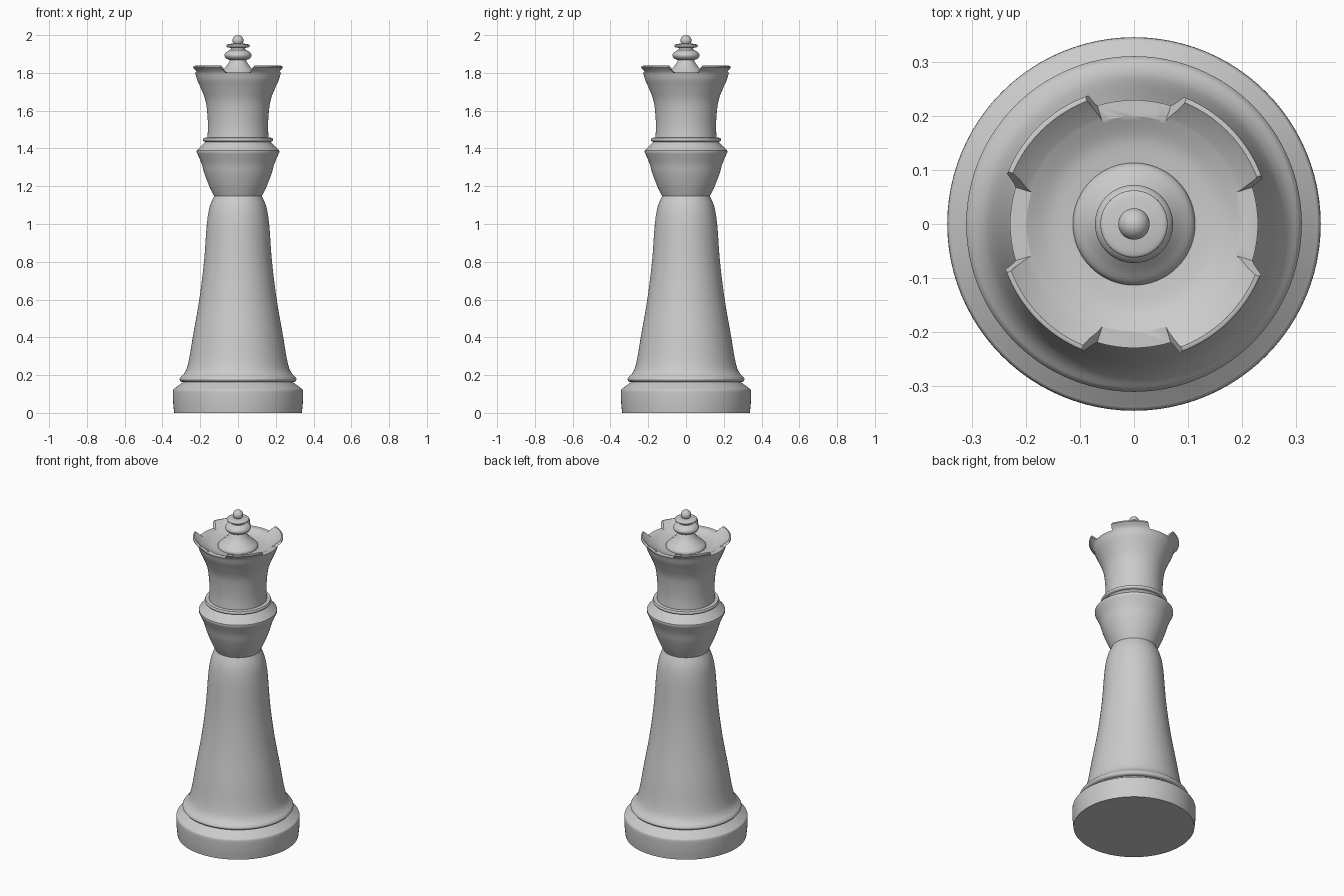
import bpy, bmesh, math

if "Cube" in bpy.data.objects:
    bpy.data.objects.remove(bpy.data.objects["Cube"])

SIDES = 96


def smooth_run(pts, steps=5):
    """Catmull-Rom curve through (radius, z) points."""
    if len(pts) < 3:
        return list(pts)
    p = [pts[0]] + list(pts) + [pts[-1]]
    out = []
    for i in range(1, len(p) - 2):
        a, b, c, d = p[i - 1:i + 3]
        for s in range(steps):
            t = s / steps
            out.append(tuple(0.5 * (2 * b[k] + (c[k] - a[k]) * t
                                    + (2 * a[k] - 5 * b[k] + 4 * c[k] - d[k]) * t * t
                                    + (3 * b[k] - a[k] - 3 * c[k] + d[k]) * t ** 3)
                             for k in (0, 1)))
    return out + [pts[-1]]


def finish(obj):
    bpy.ops.object.select_all(action='DESELECT')
    obj.select_set(True)
    bpy.context.view_layer.objects.active = obj
    bpy.ops.object.shade_smooth_by_angle(angle=math.radians(32))


def lathe(name, *runs):
    """Spin smoothed runs around z; corners stay where runs meet."""
    profile = []
    for run in runs:
        for q in smooth_run(run):
            if not profile or math.dist(q, profile[-1]) > 1e-5:
                profile.append(q)
    bm = bmesh.new()
    verts = [bm.verts.new((max(r, 0), 0, z)) for r, z in profile]
    edges = [bm.edges.new(e) for e in zip(verts, verts[1:])]
    bmesh.ops.spin(bm, geom=verts + edges, cent=(0, 0, 0), axis=(0, 0, 1),
                   angle=2 * math.pi, steps=SIDES)
    bmesh.ops.remove_doubles(bm, verts=bm.verts, dist=1e-5)
    bmesh.ops.recalc_face_normals(bm, faces=bm.faces)
    me = bpy.data.meshes.new(name)
    bm.to_mesh(me)
    bm.free()
    obj = bpy.data.objects.new(name, me)
    bpy.context.collection.objects.link(obj)
    finish(obj)
    return obj


# Base
lathe("base",
      [(0, 0), (0.338, 0)],
      [(0.338, 0), (0.343, 0.05), (0.345, 0.10), (0.343, 0.122), (0.335, 0.13)],
      [(0.335, 0.13), (0.29, 0.163)])

# Foot ring and tapering shaft
lathe("shaft",
      [(0.29, 0.163), (0.303, 0.167), (0.31, 0.178), (0.304, 0.19)],
      [(0.304, 0.19), (0.285, 0.21), (0.27, 0.24), (0.256, 0.3), (0.238, 0.41),
       (0.205, 0.6), (0.18, 0.8), (0.165, 1.0), (0.15, 1.09), (0.127, 1.147)])

# Cup-shaped collar
lathe("collar",
      [(0.127, 1.147), (0.152, 1.2), (0.177, 1.265), (0.193, 1.32), (0.219, 1.38)],
      [(0.219, 1.38), (0.218, 1.39)],
      [(0.218, 1.39), (0.173, 1.435)],
      [(0.173, 1.435), (0.184, 1.44), (0.186, 1.448), (0.182, 1.456)],
      [(0.182, 1.456), (0.162, 1.458)])

# Flared crown with a hollow top
crown = lathe("crown",
              [(0, 1.458), (0.162, 1.458)],
              [(0.162, 1.458), (0.159, 1.52), (0.164, 1.6), (0.174, 1.66),
               (0.197, 1.72), (0.217, 1.765), (0.229, 1.803), (0.252, 1.828)],
              [(0.252, 1.828), (0.251, 1.836), (0.243, 1.838)],
              [(0.243, 1.838), (0.208, 1.808)],
              [(0.208, 1.808), (0.16, 1.785), (0.113, 1.778)],
              [(0.113, 1.778), (0, 1.778)])

# Four wedge notches in the crown rim
bm = bmesh.new()
for k in range(4):
    a = k * math.pi / 2
    ring = []
    for z, slope in ((1.803, 0.31), (1.86, 0.46)):
        for r, side in ((0.16, -1), (0.30, -1), (0.30, 1), (0.16, 1)):
            x, y = r, side * slope * r
            ring.append(bm.verts.new((x * math.cos(a) - y * math.sin(a),
                                      x * math.sin(a) + y * math.cos(a), z)))
    for f in ((0, 1, 2, 3), (4, 5, 6, 7), (0, 1, 5, 4),
              (1, 2, 6, 5), (2, 3, 7, 6), (3, 0, 4, 7)):
        bm.faces.new([ring[i] for i in f])
bmesh.ops.recalc_face_normals(bm, faces=bm.faces)
me = bpy.data.meshes.new("notch_cutter")
bm.to_mesh(me)
bm.free()
cutter = bpy.data.objects.new("notch_cutter", me)
bpy.context.collection.objects.link(cutter)
cutter.hide_render = True

mod = crown.modifiers.new("notches", 'BOOLEAN')
mod.operation = 'DIFFERENCE'
mod.solver = 'EXACT'
mod.object = cutter
bpy.context.view_layer.objects.active = crown
bpy.ops.object.modifier_apply(modifier=mod.name)
bpy.data.objects.remove(cutter)
finish(crown)

# Finial: dome, two discs and a ball
lathe("finial",
      [(0.113, 1.778), (0.108, 1.792), (0.085, 1.812), (0.06, 1.838), (0.042, 1.868)],
      [(0.042, 1.868), (0.062, 1.876), (0.072, 1.893), (0.062, 1.91), (0.04, 1.922)],
      [(0.04, 1.922), (0.037, 1.932)],
      [(0.037, 1.932), (0.058, 1.937), (0.062, 1.944), (0.056, 1.951), (0.022, 1.956)],
      [(0.029 * math.cos(math.radians(d)), 1.971 + 0.029 * math.sin(math.radians(d)))
       for d in range(-36, 91, 18)])
